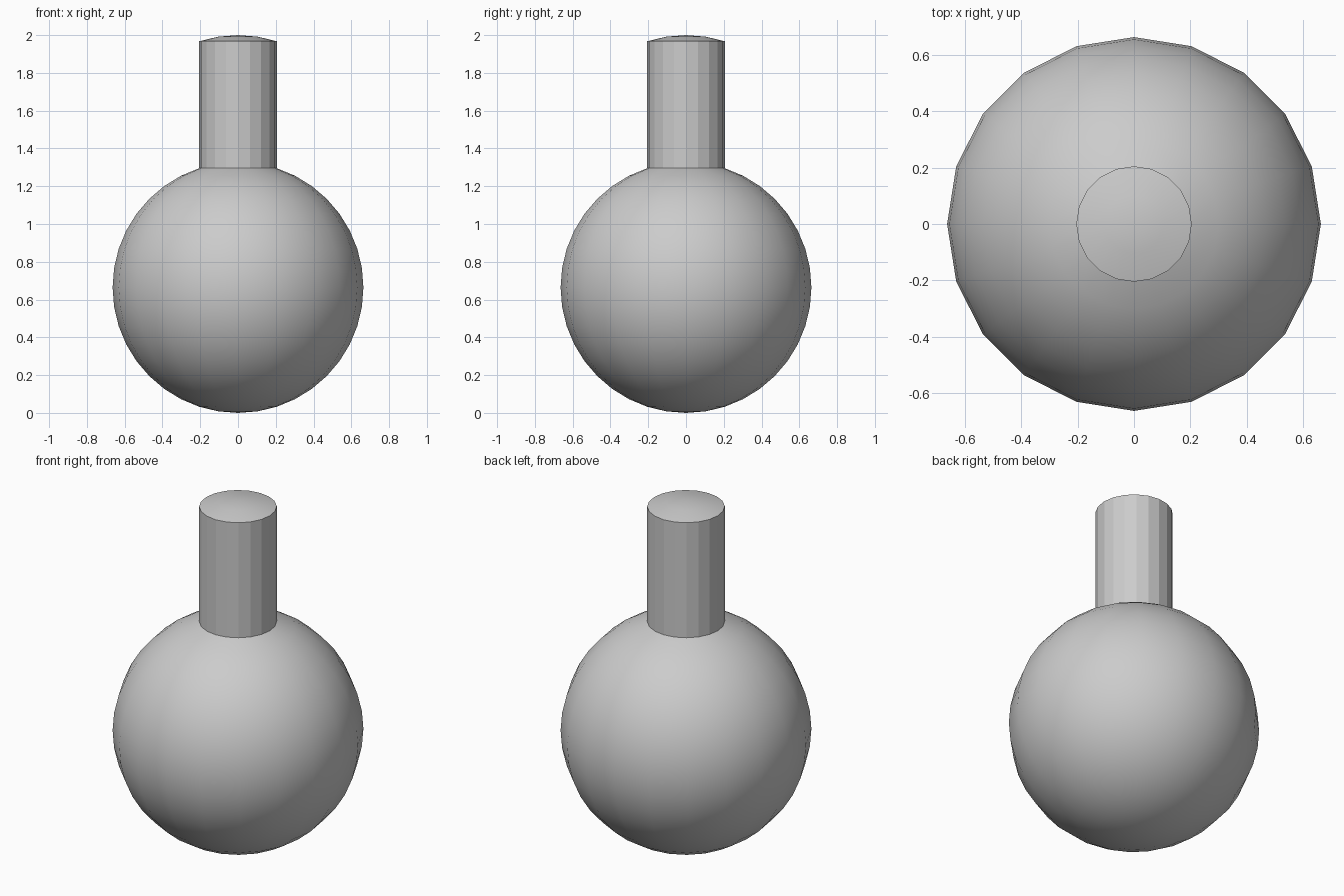
import bpy, bmesh, math

if "Cube" in bpy.data.objects:
    bpy.data.objects.remove(bpy.data.objects["Cube"])

R = 0.664            # ball radius
SEG, RINGS = 20, 20  # 18 degree sides, 9 degree rings
LIFT = 2.0 - 2 * R   # how far the top cap is pulled up

# Ball with its top cap extruded upwards into a neck
bm = bmesh.new()
bmesh.ops.create_uvsphere(bm, u_segments=SEG, v_segments=RINGS, radius=R)
bmesh.ops.translate(bm, verts=bm.verts, vec=(0, 0, R))
cap_z = R + R * math.cos(math.radians(18)) - 0.001
cap = [f for f in bm.faces if all(v.co.z > cap_z for v in f.verts)]
new = bmesh.ops.extrude_face_region(bm, geom=cap)["geom"]
bmesh.ops.delete(bm, geom=[f for f in cap if f.is_valid], context='FACES')
bmesh.ops.translate(bm, vec=(0, 0, LIFT),
                    verts=[g for g in new if isinstance(g, bmesh.types.BMVert)])
bmesh.ops.recalc_face_normals(bm, faces=bm.faces)

# Smooth ball and cap, flat neck sides
for f in bm.faces:
    f.smooth = abs(f.normal.z) > 0.001
for e in bm.edges:
    if len(e.link_faces) == 2 and any(not f.smooth for f in e.link_faces):
        e.smooth = False

mesh = bpy.data.meshes.new("round_flask")
bm.to_mesh(mesh)
bm.free()
flask = bpy.data.objects.new("round_flask", mesh)
bpy.context.collection.objects.link(flask)
